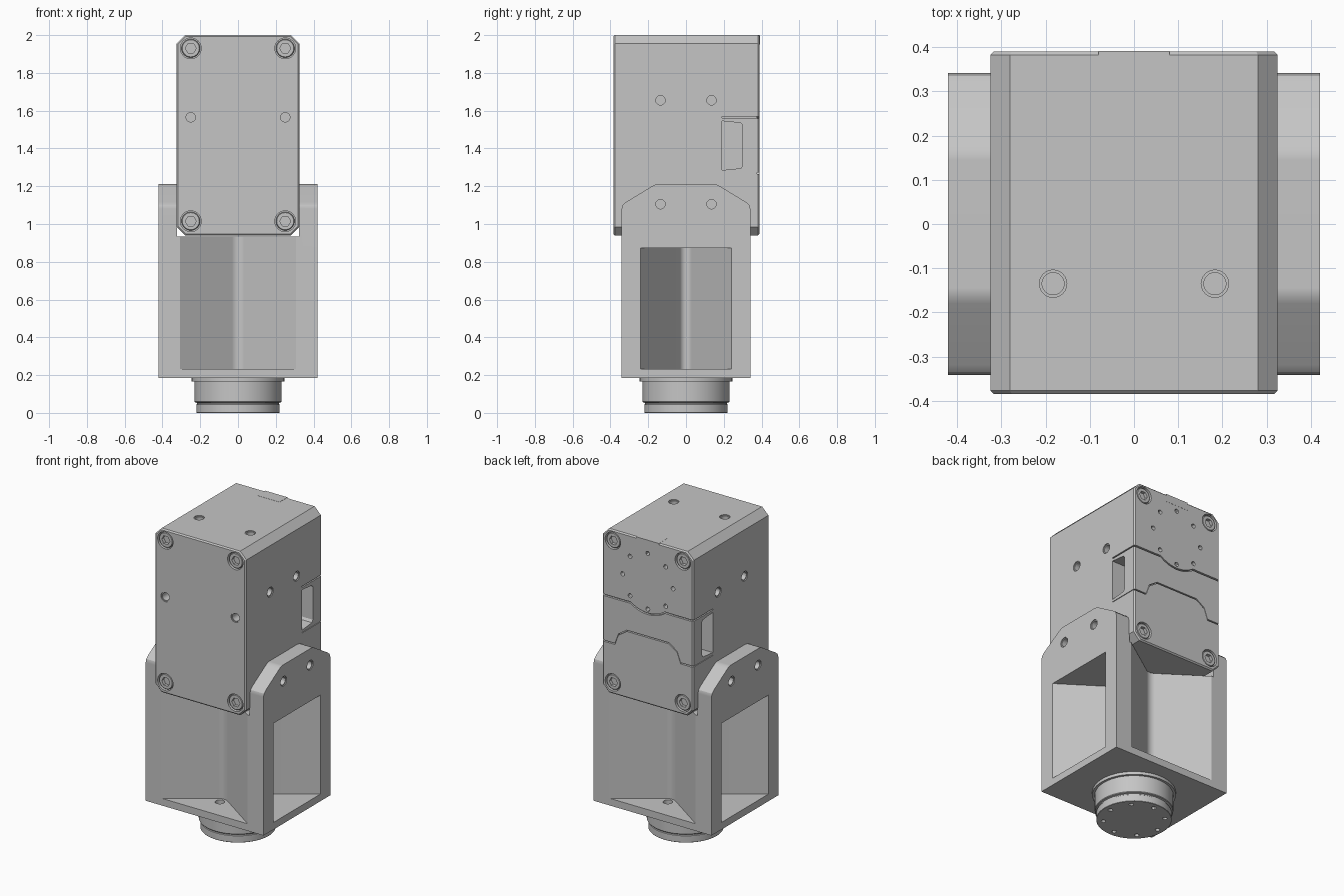
import bpy, bmesh
from math import sin, cos, pi, radians, atan2
from mathutils import Vector

cube = bpy.data.objects.get("Cube")
if cube:
    bpy.data.objects.remove(cube, do_unlink=True)

grey = bpy.data.materials.new("machined grey")
grey.use_nodes = True
grey.diffuse_color = (0.56, 0.56, 0.56, 1)
grey.node_tree.nodes["Principled BSDF"].inputs["Base Color"].default_value = grey.diffuse_color


def finish(name, bm):
    bmesh.ops.recalc_face_normals(bm, faces=bm.faces[:])
    mesh = bpy.data.meshes.new(name)
    bm.to_mesh(mesh)
    bm.free()
    mesh.materials.append(grey)
    obj = bpy.data.objects.new(name, mesh)
    bpy.context.collection.objects.link(obj)
    return obj


def prism(name, pts, axis, lo, hi, rim=0):
    """Extrude a 2D outline along an axis, optionally chamfering both end rims."""
    place = {"X": lambda u, v, w: (w, u, v),
             "Y": lambda u, v, w: (u, w, v),
             "Z": lambda u, v, w: (u, v, w)}[axis]
    bm = bmesh.new()
    a = [bm.verts.new(place(u, v, lo)) for u, v in pts]
    b = [bm.verts.new(place(u, v, hi)) for u, v in pts]
    ends = [bm.faces.new(a), bm.faces.new(b[::-1])]
    for i in range(len(pts)):
        j = (i + 1) % len(pts)
        bm.faces.new((a[i], b[i], b[j], a[j]))
    if rim:
        bmesh.ops.recalc_face_normals(bm, faces=bm.faces[:])
        edges = [e for f in ends for e in f.edges]
        bmesh.ops.bevel(bm, geom=edges, offset=rim, segments=1, affect="EDGES")
    return finish(name, bm)


def rect(u0, u1, v0, v1):
    return [(u0, v0), (u1, v0), (u1, v1), (u0, v1)]


def circle(u, v, r, n=24):
    return [(u + r * cos(2 * pi * i / n), v + r * sin(2 * pi * i / n)) for i in range(n)]


def cut(target, pts, axis, lo, hi):
    lo, hi = sorted((lo, hi))
    cutter = prism("cutter", pts, axis, lo, hi)
    cutter.hide_render = True
    mod = target.modifiers.new("cut", "BOOLEAN")
    mod.operation = "DIFFERENCE"
    mod.solver = "EXACT"
    mod.object = cutter
    bpy.context.view_layer.objects.active = target
    bpy.ops.object.modifier_apply(modifier=mod.name)
    bpy.data.objects.remove(cutter, do_unlink=True)


def hole(target, u, v, axis, face, inward, depth):
    """Stepped screw hole starting at a face and running inward (+1 or -1)."""
    for r, d in ((0.031, 0.006), (0.025, depth)):
        cut(target, circle(u, v, r), axis, face - inward * 0.05, face + inward * d)


def smooth(obj):
    bpy.ops.object.select_all(action="DESELECT")
    obj.select_set(True)
    bpy.context.view_layer.objects.active = obj
    bpy.ops.object.shade_smooth_by_angle(angle=radians(30))
    normals = obj.modifiers.new("flat_faces", "WEIGHTED_NORMAL")
    normals.keep_sharp = True


def ring(r, z, n=8):
    return [(r * cos(2 * pi * i / n), z + r * sin(2 * pi * i / n)) for i in range(n)]


def notch(half, edge, tip, r):
    """V pocket outline with a rounded tip, opening towards -v."""
    slope = atan2(tip - edge, half)
    centre = tip - r / cos(slope)
    angles = [pi / 2 + slope * (i / 4 - 1) for i in range(9)]
    arc = [(r * cos(a), centre + r * sin(a)) for a in angles]
    over = edge - 0.02
    return [(-half, over), (half, over), (half, edge)] + arc + [(-half, edge)]


# Actuator housing
W, FRONT, BACK, LOW, TOP, C = 0.325, -0.385, 0.39, 0.94, 2.0, 0.045
outline = [(-W, LOW + C), (-W + C, LOW), (W - C, LOW), (W, LOW + C),
           (W, TOP - C), (W - C, TOP), (-W + C, TOP), (-W, TOP - C)]
housing = prism("housing", outline, "Y", FRONT, BACK, rim=0.008)

# Mounting holes, cable slots and side seams
for s in (-1, 1):
    hole(housing, s * 0.25, 1.565, "Y", FRONT, 1, 0.07)
    hole(housing, s * 0.183, -0.135, "Z", TOP, -1, 0.07)
    for y in (-0.135, 0.135):
        hole(housing, y, 1.655, "X", s * W, -s, 0.07)
    cut(housing, [(0.19, 1.285), (0.29, 1.295), (0.30, 1.31), (0.30, 1.525),
                  (0.29, 1.535), (0.19, 1.545)], "X", s * (W - 0.12), s * (W + 0.1))
    cut(housing, rect(0.19, 0.45, 1.56, 1.568), "X", s * (W - 0.015), s * (W + 0.1))
    cut(housing, rect(0.19, 0.45, 1.266, 1.27), "X", s * (W - 0.006), s * (W + 0.1))

# Output bolt circle and cover seams on the back
AXIS_Z = 1.735
for x, z in ring(0.18, AXIS_Z):
    cut(housing, circle(x, z, 0.014, 12), "Y", BACK - 0.04, BACK + 0.1)
dip = [(0.21 * cos(radians(a)), AXIS_Z + 0.21 * sin(radians(a))) for a in range(-126, -53, 8)]
upper_seam = [(-0.4, 1.564), (-0.17, 1.564)] + dip + [(0.17, 1.564), (0.4, 1.564)]
lower_seam = [(-0.4, 1.268), (-0.235, 1.268), (-0.21, 1.335), (-0.15, 1.375),
              (0.15, 1.375), (0.21, 1.335), (0.235, 1.268), (0.4, 1.268)]
for path, half in ((upper_seam, 0.005), (lower_seam, 0.004)):
    strip = [(x, z - half) for x, z in path] + [(x, z + half) for x, z in reversed(path)]
    cut(housing, strip, "Y", BACK - 0.014, BACK + 0.1)

# Corner screws in counterbores, front and back
for side, y, d in (("front", FRONT, 1), ("back", BACK, -1)):
    for x in (-0.25, 0.25):
        for z in (1.015, 1.93):
            cut(housing, circle(x, z, 0.055, 32), "Y", y - d * 0.1, y + d * 0.03)
            lo, hi = sorted((y + d * 0.005, y + d * 0.04))
            screw = prism(side + "_screw", circle(x, z, 0.049, 32), "Y", lo, hi, rim=0.004)
            cut(screw, circle(x, z, 0.029, 6), "Y", y - d * 0.1, y + d * 0.025)
            smooth(screw)
smooth(housing)

# Small tab let into the top back edge
prism("top_tab", rect(-0.08, 0.08, 0.31, BACK + 0.001), "Z", TOP - 0.05, TOP + 0.001)

# Yoke bracket
BASE = 0.186
half_profile = [(0.341, BASE), (0.341, 1.08), (0.335, 1.1), (0.318, 1.116),
                (0.18, 1.2), (0.165, 1.208), (0.145, 1.212)]
profile = half_profile + [(-y, z) for y, z in reversed(half_profile)]
bracket = prism("yoke_bracket", profile, "X", -0.421, 0.421)
cut(bracket, rect(-0.322, 0.322, -0.5, 0.5), "Z", LOW - 0.005, 1.4)
front_v = notch(0.308, -0.341, -0.13, 0.055)
side_v = notch(0.24, -0.421, -0.066, 0.036)
for s in (-1, 1):
    cut(bracket, [(x, -s * y) for x, y in front_v], "Z", 0.232, 1.0)
    cut(bracket, [(-s * v, u) for u, v in side_v], "Z", 0.232, 0.872)
    cut(bracket, circle(0, s * 0.185, 0.028), "Z", 0.1, 0.3)
    for y in (-0.135, 0.135):
        hole(bracket, y, 1.105, "X", s * 0.421, -s, 0.12)
smooth(bracket)

# Turned base flange with a groove and bolt circle
turned = [(0, 0), (0.219, 0), (0.221, 0.002), (0.221, 0.044), (0.217, 0.047), (0.217, 0.053),
          (0.227, 0.056), (0.23, 0.06), (0.23, 0.167), (0.245, 0.167), (0.245, BASE), (0, BASE)]
bm = bmesh.new()
verts = [bm.verts.new((r, 0, z)) for r, z in turned]
edges = [bm.edges.new(pair) for pair in zip(verts, verts[1:])]
bmesh.ops.spin(bm, geom=verts + edges, cent=Vector((0, 0, 0)), axis=Vector((0, 0, 1)),
               angle=2 * pi, steps=64)
bmesh.ops.remove_doubles(bm, verts=bm.verts[:], dist=0.0005)
base = finish("base_flange", bm)
for x, y in ring(0.18, 0):
    cut(base, circle(x, y, 0.014, 12), "Z", -0.1, 0.03)
smooth(base)
